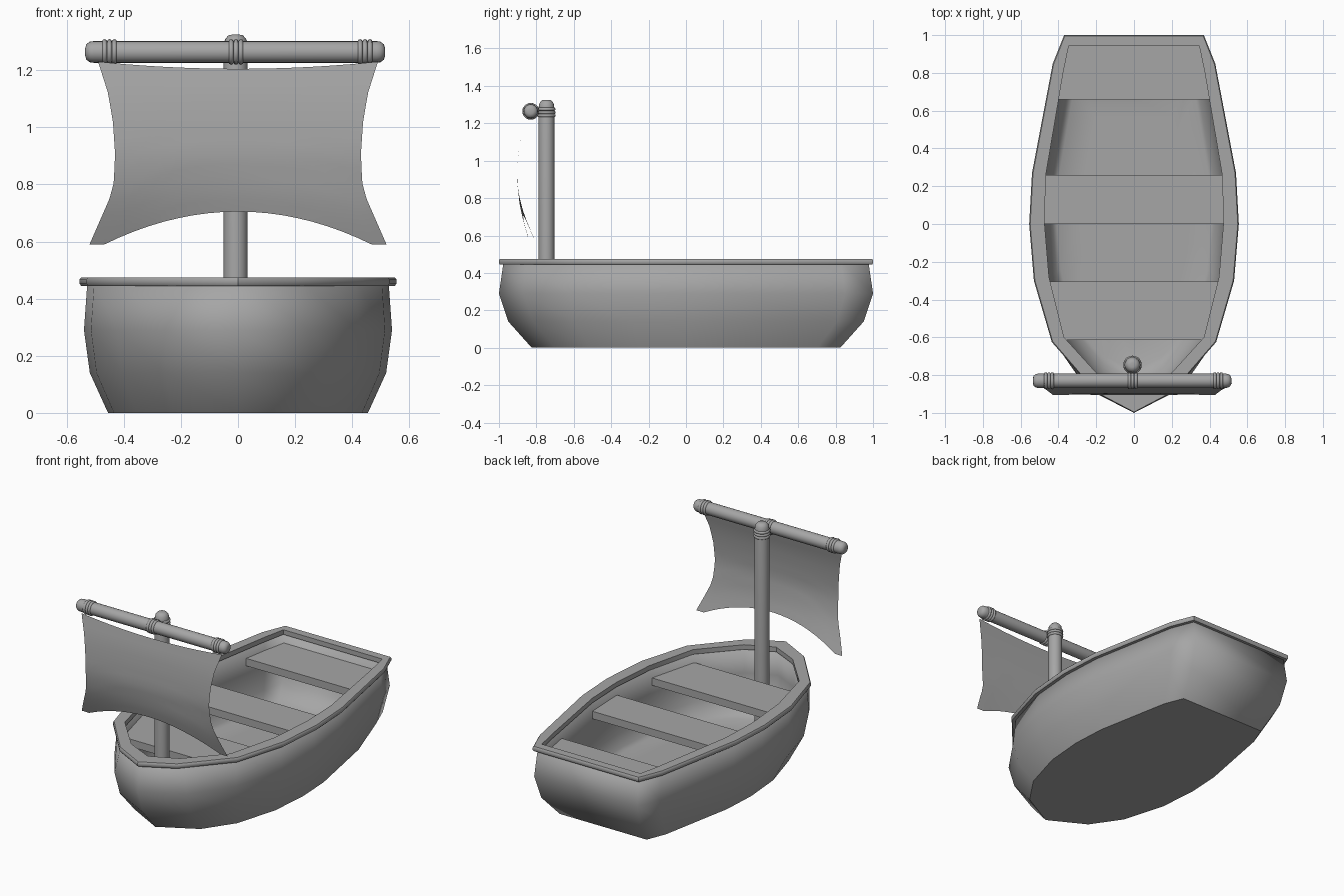
import bpy, bmesh, math
from mathutils import Matrix, Vector

cube = bpy.data.objects.get("Cube")
if cube:
    bpy.data.objects.remove(cube, do_unlink=True)

grey = bpy.data.materials.new("plain_grey")
grey.use_nodes = True
grey.diffuse_color = (0.38, 0.38, 0.38, 1)
grey.node_tree.nodes["Principled BSDF"].inputs["Base Color"].default_value = grey.diffuse_color


def make(name, bm, smooth_angle=None):
    bmesh.ops.recalc_face_normals(bm, faces=bm.faces[:])
    mesh = bpy.data.meshes.new(name)
    bm.to_mesh(mesh)
    bm.free()
    mesh.materials.append(grey)
    obj = bpy.data.objects.new(name, mesh)
    bpy.context.collection.objects.link(obj)
    if smooth_angle:
        bpy.ops.object.select_all(action='DESELECT')
        obj.select_set(True)
        bpy.context.view_layer.objects.active = obj
        bpy.ops.object.shade_smooth_by_angle(angle=math.radians(smooth_angle))


def lerp(table, t):
    """Read a value off a table of (position, value) pairs in rising order."""
    for (a, va), (b, vb) in zip(table, table[1:]):
        if t <= b:
            return va + (vb - va) * max(0, t - a) / (b - a)
    return table[-1][1]


def loft(bm, rings, closed=False):
    """Join rings of points by quads; returns the vertex rings."""
    vs = [[bm.verts.new(p) for p in ring] for ring in rings]
    pairs = list(zip(vs, vs[1:])) + ([(vs[-1], vs[0])] if closed else [])
    for a, b in pairs:
        for i in range(len(a)):
            j = (i + 1) % len(a)
            bm.faces.new((a[i], a[j], b[j], b[i]))
    return vs


def mirrored(half):
    return half + [(-x, y) for x, y in reversed(half) if x > 0]


def ring(outline, z, sx=1, sy=1):
    return [(x * sx, y * sy, z) for x, y in outline]


def plan(bow_x, bow_y):
    """Outer plan from stern corner to bow tip, with a given bow fullness."""
    return mirrored([(.37, 1), (.43, .85), (.54, .27), (.555, 0), (.53, -.3),
                     (.435, -.625), (bow_x, bow_y), (0, -1)])


outer = plan(.2, -.895)
inner_half = [(.345, .945), (.375, .8), (.465, .27), (.475, .02), (.45, -.28),
              (.37, -.6), (.17, -.82), (0, -.9)]
inner = mirrored(inner_half)

# Hull shell, outside going up and inside going down; the bow fills out lower down
bm = bmesh.new()
rings = [ring(plan(bx, by), z, sx, sy) for bx, by, z, sx, sy in
         [(.28, -.85, 0, .82, .825), (.27, -.86, .14, .935, .95),
          (.26, -.87, .29, .972, 1), (.23, -.88, .46, .95, .975)]]
rings += [ring(inner, z, s, s) for z, s in
          [(.46, 1.01), (.29, 1.02), (.15, .98), (.08, .91), (.06, .86), (.06, .6)]]
vs = loft(bm, rings)
bm.faces.new(vs[-1])
for f in bm.faces:
    f.smooth = True
bm.faces.new(vs[0])
make("hull", bm)

# Rim around the top edge
bm = bmesh.new()
loft(bm, [ring(outer, .445, .99, .995), ring(outer, .453), ring(outer, .467),
          ring(outer, .475, .99, .995), ring(inner, .475), ring(inner, .445)], True)
make("rim", bm, 42)

# Bench seats cut to the inside width
widths = sorted((y, x) for x, y in inner_half)
for name, y0, y1 in [("stern_seat", .66, .955), ("middle_seat", 0, .26), ("bow_seat", -.615, -.305)]:
    ys = [y0] + [y for y, x in widths if y0 < y < y1] + [y1]
    outline = mirrored([(lerp(widths, y) * 1.015, y) for y in ys])
    bm = bmesh.new()
    vs = loft(bm, [ring(outline, .34), ring(outline, .387)])
    for v in vs:
        bm.faces.new(v)
    make(name, bm)


def place(bm, centre, direction):
    rot = Vector(direction).to_track_quat('Z', 'Y').to_matrix().to_4x4()
    bm.transform(Matrix.Translation(centre) @ rot)


def spun(name, start, direction, profile, sides=20):
    """Round pole with (distance, radius) profile along a direction."""
    bm = bmesh.new()
    turns = [math.tau * i / sides for i in range(sides)]
    vs = loft(bm, [[(r * math.cos(a), r * math.sin(a), d) for a in turns] for d, r in profile])
    bm.faces.new(vs[0])
    bm.faces.new(vs[-1])
    place(bm, start, direction)
    make(name, bm, 65)


def lashing(name, centre, direction, major, minor=.009):
    """Three rope turns side by side."""
    bm = bmesh.new()
    n, m = 20, 8
    for k in (-1, 0, 1):
        loft(bm, [[((major + minor * math.cos(b)) * math.cos(a),
                    (major + minor * math.cos(b)) * math.sin(a),
                    minor * math.sin(b) + k * minor * 1.9)
                   for b in (math.tau * j / m for j in range(m))]
                  for a in (math.tau * i / n for i in range(n))], True)
    place(bm, centre, direction)
    make(name, bm, 60)


# Mast, yard and rope lashings
mast_x, mast_y, yard_y, yard_z = -.008, -.746, -.83, 1.264
spun("mast", (mast_x, mast_y, .06), (0, 0, 1),
     [(0, .042), (1.225, .042), (1.247, .038), (1.262, .026), (1.265, .012)])
spun("yard", (-.535, yard_y, yard_z), (1, 0, 0),
     [(0, .014), (.004, .027), (.016, .036), (.03, .038),
      (1.02, .038), (1.034, .036), (1.046, .027), (1.05, .014)])
for name, x in [("right_lashing", -.45), ("middle_lashing", -.007), ("left_lashing", .445)]:
    lashing(name, (x, yard_y, yard_z), (1, 0, 0), .036)
lashing("mast_lashing", (mast_x, mast_y, 1.258), (0, 0, 1), .04)

# Billowing sail sheet with curved-in edges and slightly twisted lower corners
half_width = [(.59, .52), (.78, .437), (.9, .43), (1.02, .438), (1.12, .455), (1.23, .49)]
billow = [(.59, -.83), (.68, -.862), (.77, -.887), (.9, -.905), (1.02, -.898),
          (1.12, -.885), (1.23, -.86)]
bm = bmesh.new()
cols, rows = 20, 12
grid = []
for i in range(cols + 1):
    u = 2 * i / cols - 1
    top = 1.205 + .025 * u * u
    low = .705 - .115 * min(1, abs(u) / .9) ** 2
    column = []
    for j in range(rows + 1):
        t = j / rows
        z = low + (top - low) * t
        edge_z = .59 + (1.23 - .59) * t
        twist = .015 * u * max(0, 1 - t * 3)
        column.append(bm.verts.new((u * lerp(half_width, edge_z), lerp(billow, z) - twist, z)))
    grid.append(column)
for a, b in zip(grid, grid[1:]):
    for j in range(rows):
        bm.faces.new((a[j], b[j], b[j + 1], a[j + 1]))
make("sail", bm, 60)
